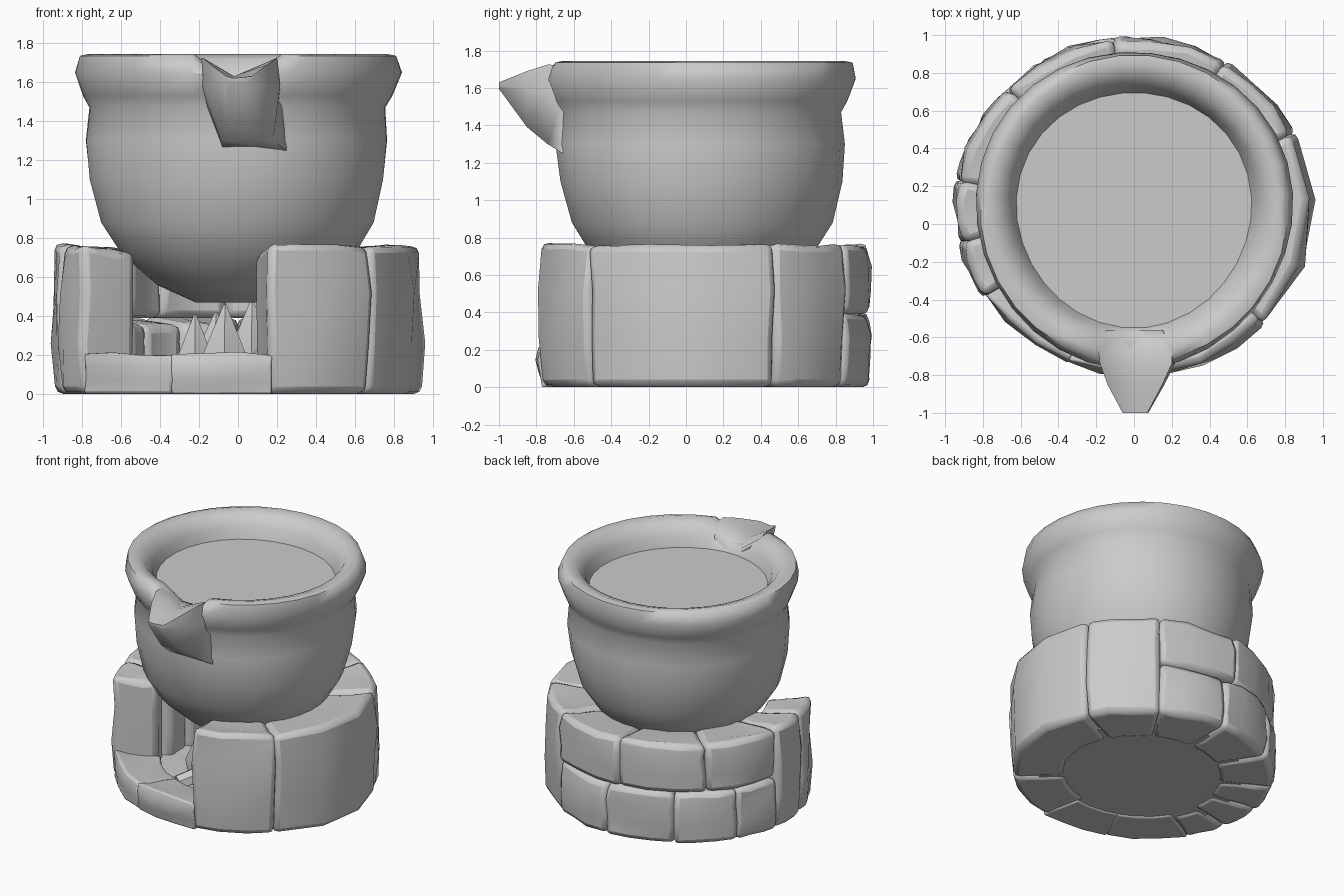
import bpy, bmesh, math, random
from mathutils import Vector

if "Cube" in bpy.data.objects:
    bpy.data.objects.remove(bpy.data.objects["Cube"])

random.seed(4)
CY = 0.08  # shared centre line of pot and hearth


def finish(name, bm, angle=45, bevel=0):
    bmesh.ops.recalc_face_normals(bm, faces=bm.faces)
    me = bpy.data.meshes.new(name)
    bm.to_mesh(me)
    bm.free()
    ob = bpy.data.objects.new(name, me)
    bpy.context.collection.objects.link(ob)
    if bevel:
        m = ob.modifiers.new("bevel", 'BEVEL')
        m.width, m.segments = bevel, 2
        m.limit_method, m.angle_limit = 'ANGLE', math.radians(50)
    bpy.ops.object.select_all(action='DESELECT')
    ob.select_set(True)
    bpy.context.view_layer.objects.active = ob
    bpy.ops.object.shade_smooth_by_angle(angle=math.radians(angle))
    return ob


def loft(bm, rings, cap_start=True, cap_end=True):
    vs = [[bm.verts.new(p) for p in r] for r in rings]
    n = len(vs[0])
    for a, b in zip(vs, vs[1:]):
        for i in range(n):
            bm.faces.new((a[i], a[(i + 1) % n], b[(i + 1) % n], b[i]))
    if cap_start:
        bm.faces.new(vs[0])
    if cap_end:
        bm.faces.new(vs[-1])


def circle(r, z, n=20, cy=CY):
    return [Vector((r * math.cos(t), cy + r * math.sin(t), z))
            for t in (2 * math.pi * (i + 0.5) / n for i in range(n))]


# Pot: lathe profile from the base up, over the rim, and down to the liquid
profile = [(0.22, 0.47), (0.42, 0.56), (0.60, 0.72), (0.70, 0.88), (0.755, 1.10),
           (0.775, 1.30), (0.76, 1.47), (0.795, 1.53), (0.84, 1.65), (0.815, 1.735),
           (0.77, 1.745), (0.70, 1.72), (0.65, 1.65), (0.62, 1.56)]
rings = [circle(r, z, 32) for r, z in profile]
for ring in rings:
    for p in ring:
        dx, dy = p.x, p.y - CY
        # dip the rim in a V where the spout leaves
        if dy < 0 and abs(dx) < -dy * 0.15 and p.z > 1.62:
            p.z = 1.62
        # small dents and waviness of the cast body
        t = math.atan2(dy, dx)
        k = 1 + 0.012 * math.sin(3 * t + p.z * 4) * (p.z < 1.7)
        p.x, p.y = dx * k, CY + dy * k
bm = bmesh.new()
loft(bm, rings, True, False)
finish("pot", bm, 60)

# Liquid surface inside the pot
bm = bmesh.new()
loft(bm, [circle(0.66, 1.53, 32), circle(0.64, 1.57, 32)])
finish("liquid", bm)

# Spout: channel sections from the inside of the rim out to the tip
sections = [(-0.56, -0.15, 0.15, 1.66, 1.57, -0.09, 0.20, 1.38),
            (-0.66, -0.19, 0.20, 1.72, 1.62, -0.08, 0.25, 1.25),
            (-0.74, -0.18, 0.20, 1.725, 1.63, -0.08, 0.18, 1.30),
            (-0.85, -0.14, 0.15, 1.69, 1.63, -0.06, 0.11, 1.39),
            (-1.00, -0.06, 0.07, 1.63, 1.62, -0.05, 0.05, 1.595)]
bm = bmesh.new()
loft(bm, [[(xl, y, zt), ((xl + xr) / 2 - 0.03, y, zc), (xr, y, zt),
           (xr * 1.08, y, (zt * 2 + zb) / 3), (br, y, zb), (bl, y, zb),
           (xl * 1.0, y, (zt * 2 + zb) / 3)]
          for y, xl, xr, zt, zc, bl, br, zb in sections])
finish("spout", bm, 70)


def stone(name, a0, a1, z0, z1, r0=0.54, r1=0.95, bevel=0.04):
    """Curved block of the hearth between two angles in degrees."""
    bm = bmesh.new()
    bmesh.ops.create_cube(bm, size=1)
    bmesh.ops.subdivide_edges(bm, edges=bm.edges[:], cuts=2, use_grid_fill=True)
    for v in bm.verts:
        u, w, h = v.co + Vector((0.5, 0.5, 0.5))
        a = math.radians(a0 + (a1 - a0) * u)
        r = r0 + (r1 - r0) * w
        if w > 0.9:
            r += random.uniform(-0.025, 0.01) - (0.015 if h in (0, 1) else 0)
        z = z0 + (z1 - z0) * h
        if h > 0.9:
            z += random.uniform(-0.025, 0.0) - 0.04 * (1 - w)
        a += random.uniform(-0.01, 0.01)
        v.co = (r * math.cos(a), CY + 0.01 + r * 0.95 * math.sin(a), z)
    finish(name, bm, 50, bevel)


# Hearth: tall stones, two-course back wall, and low stones at the fire opening
for i, (a0, a1, r0, r1) in enumerate([(-80.5, -43, 0.54, 0.95), (-43.5, 26, 0.56, 0.955),
                                      (25.5, 59.5, 0.54, 0.95), (171, 192, 0.56, 0.955),
                                      (191.5, 212, 0.62, 0.95)]):
    stone(f"tall_stone_{i}", a0, a1, 0, 0.78, r0, r1)
for i, (a0, a1) in enumerate([(59, 97), (96.5, 136), (135.5, 171.5)]):
    stone(f"upper_back_stone_{i}", a0, a1, 0.39, 0.775, r1=0.955)
for i, (a0, a1) in enumerate([(59, 90.5), (90, 122), (121.5, 150), (149.5, 171.5)]):
    stone(f"lower_back_stone_{i}", a0, a1, 0, 0.41, r1=0.955)
for i, (a0, a1) in enumerate([(211, 248.5), (248, 281)]):
    stone(f"low_front_stone_{i}", a0, a1, 0, 0.22, r0=0.6, r1=0.94)

# Hearth floor
bm = bmesh.new()
loft(bm, [circle(0.72, 0.01, 14), circle(0.70, 0.09, 14)])
finish("hearth_floor", bm)

# Flames: leaning six-sided spikes
for i, (x, y, r, h) in enumerate([(-0.22, -0.15, 0.10, 0.41), (-0.07, -0.2, 0.13, 0.46),
                                  (0.07, -0.05, 0.14, 0.48), (-0.12, 0.05, 0.12, 0.42)]):
    bm = bmesh.new()
    lean = random.uniform(-0.02, 0.02)
    loft(bm, [[Vector((x + lean * k + q.x, y + q.y, z)) for q in circle(r * s, 0, 6, 0)]
              for k, s, z in ((0, 0.8, 0.08), (0.3, 1, 0.2), (1, 0.06, h))])
    finish(f"flame_{i}", bm, 40)

# Logs radiating under the flames
for i, deg in enumerate((20, 90, 160, 235, 300)):
    bm = bmesh.new()
    bmesh.ops.create_cone(bm, cap_ends=True, segments=7, radius1=0.07, radius2=0.06, depth=0.4)
    d = Vector((math.cos(math.radians(deg)), math.sin(math.radians(deg)), -0.25))
    ob = finish(f"log_{i}", bm, 40)
    ob.rotation_mode = 'QUATERNION'
    ob.rotation_quaternion = d.to_track_quat('Z', 'Y')
    ob.location = Vector((0, 0.0, 0.2)) + d * 0.25
